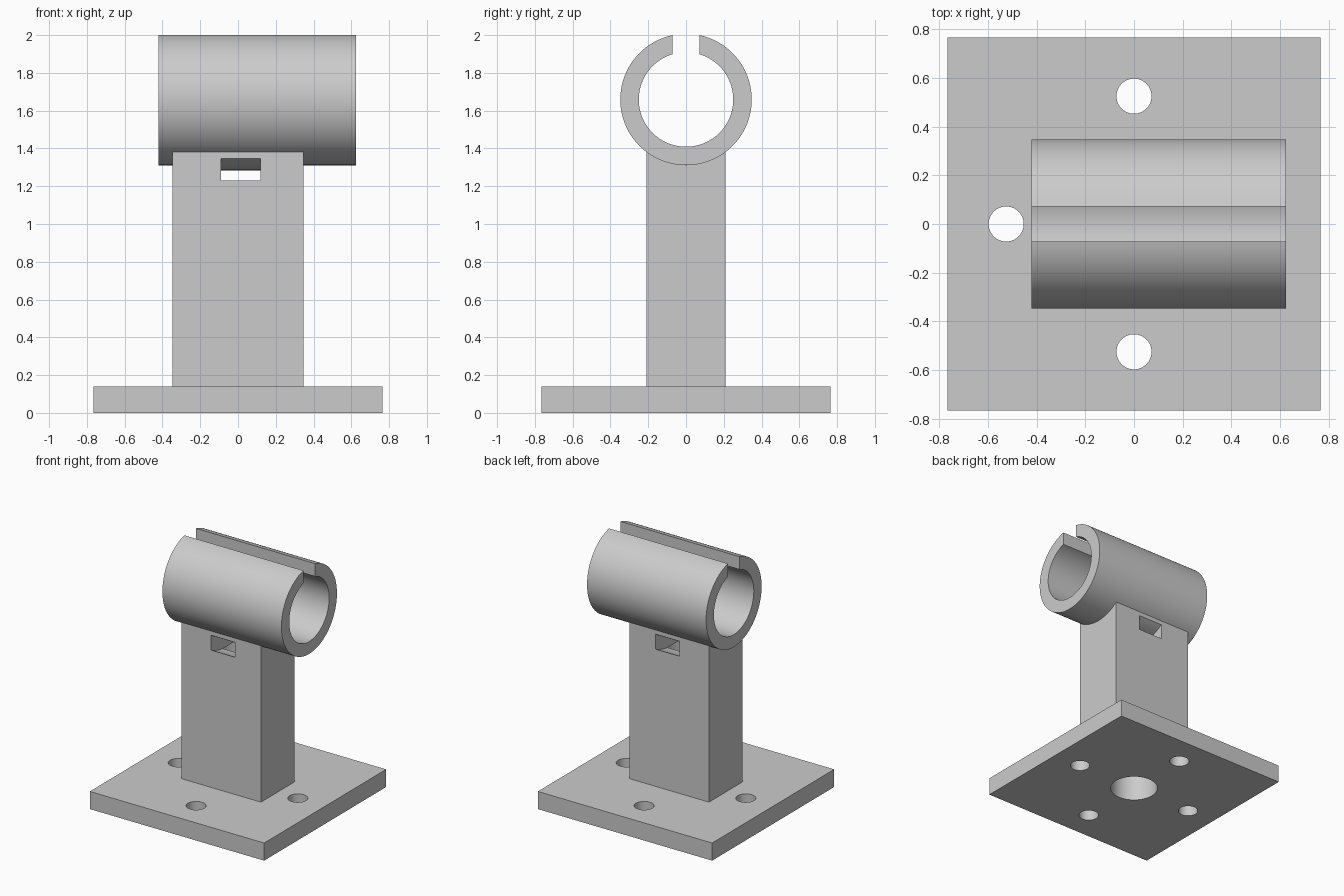
import bpy, bmesh, math

if "Cube" in bpy.data.objects:
    bpy.data.objects.remove(bpy.data.objects["Cube"])

AXIS_Z = 1.659          # height of the tube's centre line
R_OUT, R_IN = 0.348, 0.25

grey = bpy.data.materials.new("light_grey")
grey.diffuse_color = (0.6, 0.6, 0.6, 1)
grey.use_nodes = True
grey.node_tree.nodes["Principled BSDF"].inputs["Base Color"].default_value = grey.diffuse_color


def make_object(name, bm):
    bmesh.ops.recalc_face_normals(bm, faces=bm.faces)
    mesh = bpy.data.meshes.new(name)
    bm.to_mesh(mesh)
    bm.free()
    mesh.materials.append(grey)
    obj = bpy.data.objects.new(name, mesh)
    bpy.context.collection.objects.link(obj)
    return obj


def extrude_x(name, profile, x0, x1):
    """Extrude a closed (y, z) outline along x."""
    bm = bmesh.new()
    face = bm.faces.new([bm.verts.new((x0, y, z)) for y, z in profile])
    ext = bmesh.ops.extrude_face_region(bm, geom=[face])
    verts = [v for v in ext["geom"] if isinstance(v, bmesh.types.BMVert)]
    bmesh.ops.translate(bm, vec=(x1 - x0, 0, 0), verts=verts)
    return make_object(name, bm)


def rod_z(name, x, y, radius, z0, z1, sides=64):
    bm = bmesh.new()
    bmesh.ops.create_cone(bm, cap_ends=True, segments=sides,
                          radius1=radius, radius2=radius, depth=z1 - z0)
    bmesh.ops.translate(bm, vec=(x, y, (z0 + z1) / 2), verts=bm.verts)
    return make_object(name, bm)


def arc(radius, a0, a1, n):
    """Arc around the tube axis, angles measured from straight down."""
    angles = [a0 + (a1 - a0) * i / n for i in range(n + 1)]
    return [(radius * math.sin(a), AXIS_Z - radius * math.cos(a)) for a in angles]


def cut(obj, cutter):
    mod = obj.modifiers.new("cut", "BOOLEAN")
    mod.operation, mod.solver, mod.object = "DIFFERENCE", "EXACT", cutter
    bpy.context.view_layer.objects.active = obj
    bpy.ops.object.modifier_apply(modifier=mod.name)
    bpy.data.objects.remove(cutter)


def box_profile(half, z0, z1):
    return [(-half, z0), (half, z0), (half, z1), (-half, z1)]


# Base plate with four screw holes and the central bore
base = extrude_x("base_plate", box_profile(0.765, 0, 0.14), -0.765, 0.765)
for x, y in ((0.525, 0), (-0.525, 0), (0, 0.525), (0, -0.525)):
    cut(base, rod_z("screw_hole", x, y, 0.072, -0.1, 0.3))
cut(base, rod_z("base_bore", 0, 0, 0.174, -0.1, 0.3))

# Post with a saddle top that cradles the tube
half = math.asin(0.209 / R_OUT)
saddle = arc(R_OUT, half, -half, 32)
post = extrude_x("post", [(-0.209, 0.14), (0.209, 0.14)] + saddle, -0.348, 0.348)
cut(post, rod_z("post_bore", 0, 0, 0.174, 0.0, 1.185))

# Curved strap slot running through the post under the tube
slot = arc(0.478, -1.2, 1.2, 64) + arc(0.375, 1.2, -1.2, 64)
cut(post, extrude_x("strap_slot", slot, -0.09, 0.12))

# Open clamp tube with a straight sided gap along the top
gap = 0.072
a_out = math.pi - math.asin(gap / R_OUT)
a_in = math.pi - math.asin(gap / R_IN)
ring = arc(R_OUT, -a_out, a_out, 96) + arc(R_IN, a_in, -a_in, 96)
tube = extrude_x("clamp_tube", ring, -0.42, 0.625)

# Smooth the curved walls, keep the edges sharp
for obj in (base, post, tube):
    bpy.ops.object.select_all(action="DESELECT")
    obj.select_set(True)
    bpy.context.view_layer.objects.active = obj
    bpy.ops.object.shade_smooth_by_angle(angle=math.radians(30))
